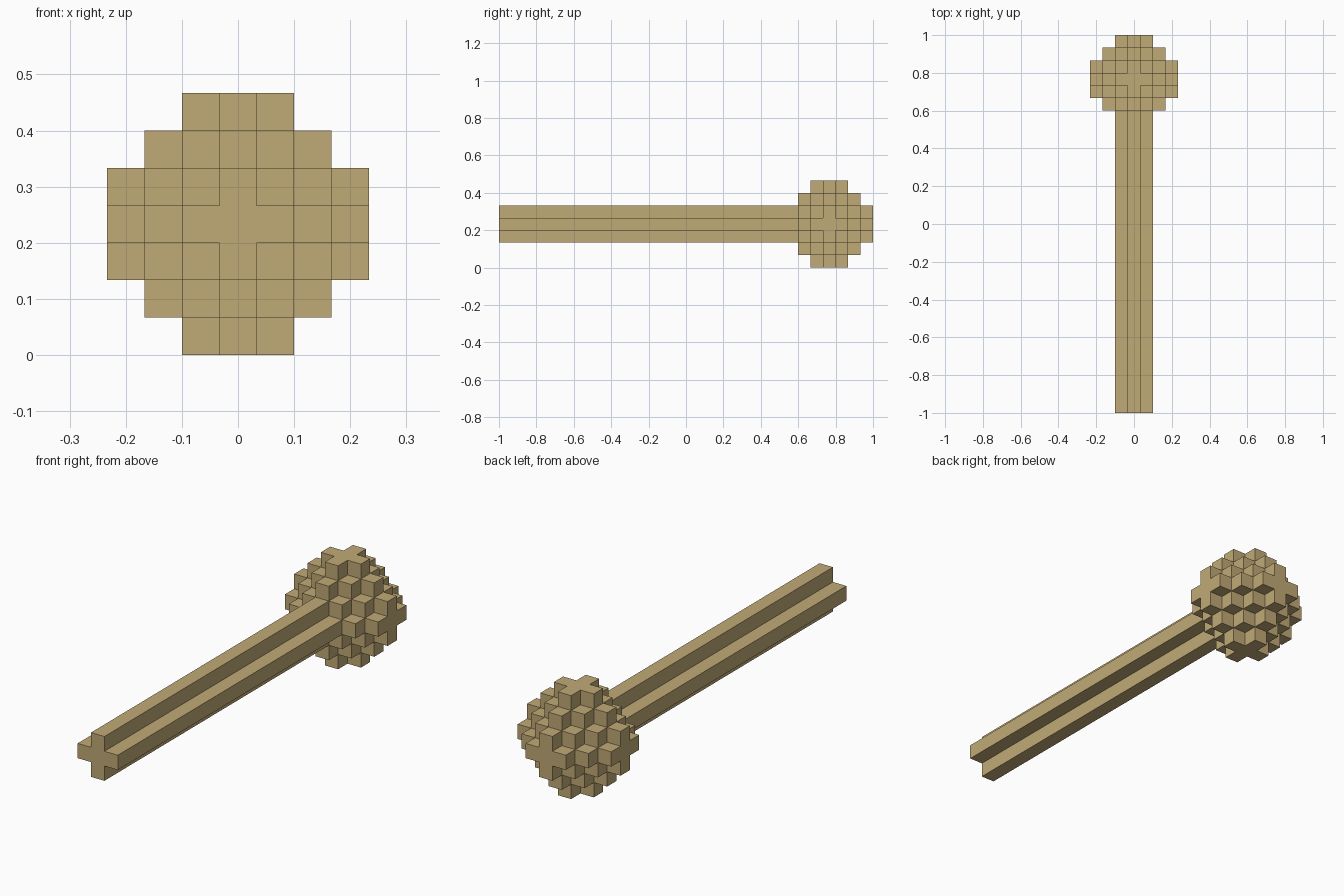
import bpy, bmesh
from mathutils import Vector

if "Cube" in bpy.data.objects:
    bpy.data.objects.remove(bpy.data.objects["Cube"])

U = 1 / 15                                # edge length of one block
CENTRE = Vector((0, 1 - 3.5 * U, 3.5 * U))  # middle of the knob

# Single tan wood colour
wood = bpy.data.materials.new("tan wood")
wood.use_nodes = True
colour = (0.53, 0.40, 0.18, 1)
wood.diffuse_color = colour
wood.node_tree.nodes["Principled BSDF"].inputs["Base Color"].default_value = colour


def finish(bm, name):
    """Merge shared corners, join coplanar faces and create the object."""
    bmesh.ops.remove_doubles(bm, verts=bm.verts, dist=1e-4)
    bmesh.ops.recalc_face_normals(bm, faces=bm.faces)
    bmesh.ops.dissolve_limit(bm, angle_limit=0.01, verts=bm.verts, edges=bm.edges)
    mesh = bpy.data.meshes.new(name)
    bm.to_mesh(mesh)
    bm.free()
    mesh.materials.append(wood)
    obj = bpy.data.objects.new(name, mesh)
    bpy.context.collection.objects.link(obj)
    return obj


def in_knob(p):
    """Stepped ball: an octahedron of blocks with its tips cut off."""
    a = [abs(c) for c in p]
    return max(a) <= 3 and sum(a) <= 4


def in_handle(p):
    return p[1] < -3 and abs(p[0]) + abs(p[2]) <= 1


# Knob: only the outer block faces
bm = bmesh.new()
span = range(-3, 4)
for cell in ((x, y, z) for x in span for y in span for z in span):
    if not in_knob(cell):
        continue
    for axis in range(3):
        for sign in (-1, 1):
            n = [0, 0, 0]
            n[axis] = sign
            beside = [c + d for c, d in zip(cell, n)]
            if in_knob(beside) or in_handle(beside):
                continue
            u, v = [0, 0, 0], [0, 0, 0]
            u[(axis + 1) % 3] = 1
            v[(axis + 2) % 3] = sign
            n, u, v = Vector(n), Vector(u), Vector(v)
            mid = Vector(cell) + n / 2
            corners = [mid + (u * i + v * j) / 2
                       for i, j in ((-1, -1), (1, -1), (1, 1), (-1, 1))]
            bm.faces.new([bm.verts.new(CENTRE + c * U) for c in corners])
finish(bm, "knob")

# Handle: plus-shaped profile extruded from the front end to the knob
quarter = [(1.5, -0.5), (1.5, 0.5), (0.5, 0.5)]
profile = []
for _ in range(4):
    profile += quarter
    quarter = [(-z, x) for x, z in quarter]
y_front, y_back = -1, CENTRE.y - 3.5 * U

bm = bmesh.new()
front = [bm.verts.new((x * U, y_front, CENTRE.z + z * U)) for x, z in profile]
back = [bm.verts.new((x * U, y_back, CENTRE.z + z * U)) for x, z in profile]
bm.faces.new(front)
for i in range(len(profile)):
    j = (i + 1) % len(profile)
    bm.faces.new((front[j], front[i], back[i], back[j]))
finish(bm, "handle")
